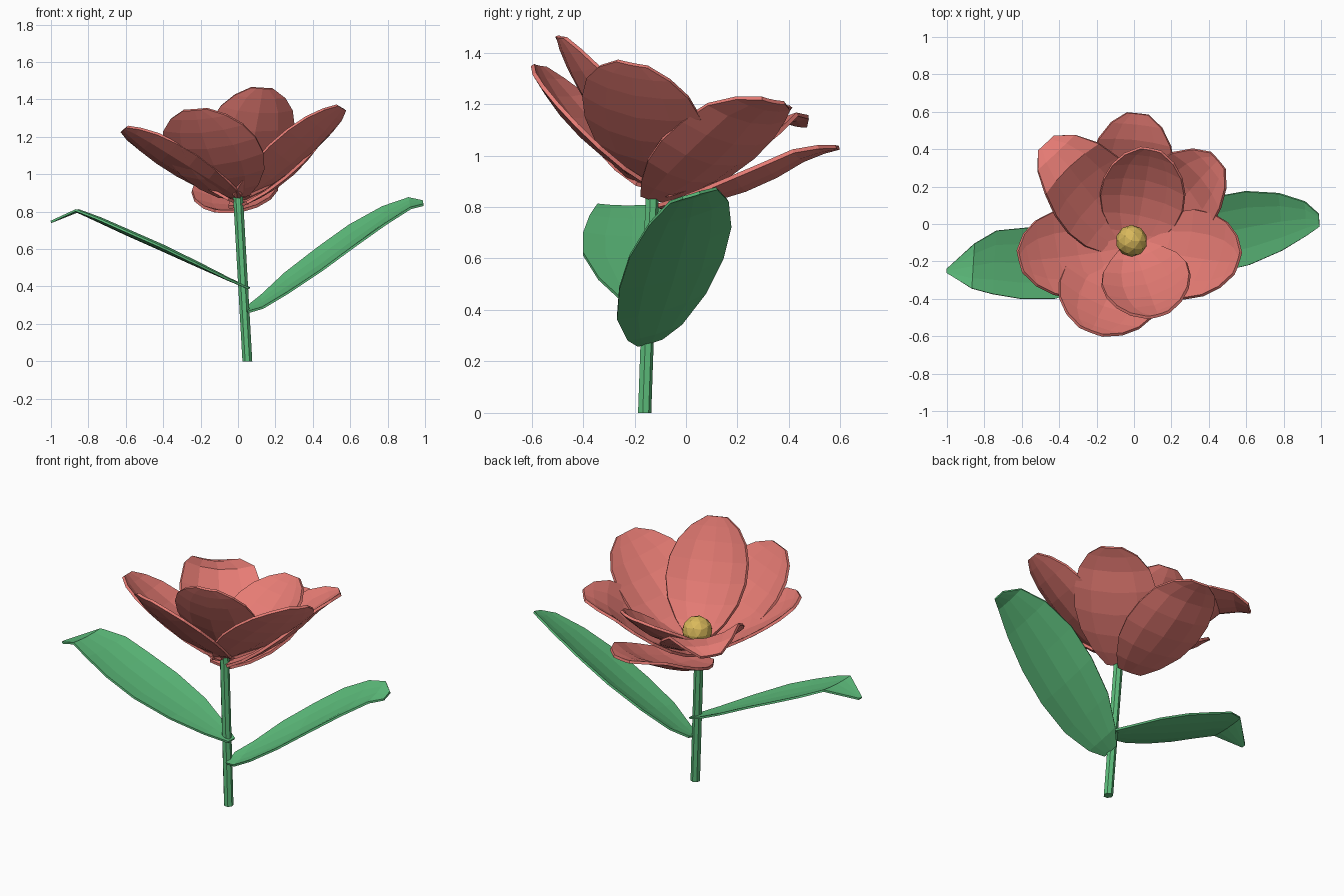
import bpy, bmesh
from mathutils import Vector

cube = bpy.data.objects.get("Cube")
if cube:
    bpy.data.objects.remove(cube)


def material(name, color):
    mat = bpy.data.materials.new(name)
    mat.use_nodes = True
    mat.diffuse_color = (*color, 1)
    bsdf = next(n for n in mat.node_tree.nodes if n.type == 'BSDF_PRINCIPLED')
    bsdf.inputs["Base Color"].default_value = (*color, 1)
    bsdf.inputs["Roughness"].default_value = 0.9
    return mat


PINK = material("petal pink", (0.79, 0.2, 0.175))
GREEN = material("leaf green", (0.11, 0.51, 0.2))
YELLOW = material("pollen yellow", (0.69, 0.48, 0.105))


def finish(bm, name, mat):
    mesh = bpy.data.meshes.new(name)
    bmesh.ops.recalc_face_normals(bm, faces=bm.faces)
    bm.to_mesh(mesh)
    bm.free()
    mesh.materials.append(mat)
    obj = bpy.data.objects.new(name, mesh)
    bpy.context.collection.objects.link(obj)
    return obj


def blade(name, path, widths, side, cup, mat, thickness):
    """Thin cupped sheet swept along a path."""
    bm = bmesh.new()
    rows = []
    last = len(path) - 1
    for i, (p, w) in enumerate(zip(path, widths)):
        tangent = (path[min(i + 1, last)] - path[max(i - 1, 0)]).normalized()
        normal = side.cross(tangent).normalized()
        if normal.z < 0:
            normal.negate()
        size = w / max(widths)
        rows.append([bm.verts.new(p + side * w * u + normal * cup * (u * size) ** 2)
                     for u in (-1, -0.55, 0, 0.55, 1)])
    for a, b in zip(rows, rows[1:]):
        for j in range(4):
            bm.faces.new((a[j], a[j + 1], b[j + 1], b[j]))
    obj = finish(bm, name, mat)
    mod = obj.modifiers.new("thickness", 'SOLIDIFY')
    mod.thickness = thickness
    mod.offset = 0


# Stem
foot, top = Vector((0.05, -0.162, 0)), Vector((-0.002, -0.13, 0.92))
bm = bmesh.new()
disc = bmesh.ops.create_circle(bm, cap_ends=True, segments=7, radius=0.027)["verts"]
up = bmesh.ops.extrude_face_region(bm, geom=bm.faces[:])["geom"]
upper = [v for v in up if isinstance(v, bmesh.types.BMVert)]
bmesh.ops.translate(bm, verts=disc, vec=foot)
bmesh.ops.translate(bm, verts=upper, vec=top)
finish(bm, "stem", GREEN)

# Flower centre
bm = bmesh.new()
bmesh.ops.create_icosphere(bm, subdivisions=2, radius=0.085)
bmesh.ops.translate(bm, verts=bm.verts, vec=(-0.013, -0.09, 0.955))
finish(bm, "flower_centre", YELLOW)

# Petals: tip, base, half width, outward sag, cup depth, tip curl
PROFILE = ((0, 0.32), (0.12, 0.62), (0.28, 0.88), (0.46, 1), (0.64, 0.98),
           (0.8, 0.84), (0.92, 0.59), (1, 0.25))
AXIS = Vector((0, 0.2, 1)).normalized()
PETALS = {
    "petal_right": ((-0.61, -0.2, 1.24), (0, -0.12, 0.87), 0.245, 0.06, 0.06, 0),
    "petal_back_right": ((-0.47, 0.43, 1.12), (0, -0.12, 0.85), 0.235, 0.07, 0.07, 0.12),
    "petal_back": ((0.02, 0.59, 1.03), (-0.05, -0.1, 0.8), 0.23, 0.09, 0.05, 0.04),
    "petal_back_inner": ((0.09, 0.4, 1.19), (0, -0.12, 0.88), 0.225, 0.08, 0.07, 0),
    "petal_back_left": ((0.45, 0.34, 1.21), (0, -0.12, 0.83), 0.235, 0.09, 0.07, 0.04),
    "petal_left": ((0.555, -0.21, 1.355), (0, -0.12, 0.87), 0.25, 0.06, 0.06, 0),
    "petal_front": ((-0.23, -0.575, 1.345), (-0.02, -0.12, 0.88), 0.27, 0.08, 0.06, 0),
    "petal_front_inner": ((0.13, -0.49, 1.46), (0, -0.12, 0.9), 0.235, 0.07, 0.08, 0),
}
for name, (tip, base, half, sag, cup, curl) in PETALS.items():
    tip, base = Vector(tip), Vector(base)
    along = (tip - base).normalized()
    side = AXIS.cross(along).normalized()
    inward = along.cross(side).normalized()
    if inward.z < 0:
        inward.negate()
    path = [base.lerp(tip, t) + inward * (curl * min(t / 0.85, (1 - t) / 0.15)
                                          - sag * 2.8 * t * (1 - t))
            for t, _ in PROFILE]
    blade(name, path, [w * half for _, w in PROFILE], side, cup, PINK, 0.016)

# Leaves with drooping tips
left_path = [Vector(p) for p in (
    (0.05, -0.14, 0.275), (0.13, -0.12, 0.31), (0.27, -0.09, 0.4),
    (0.45, -0.05, 0.52), (0.62, -0.015, 0.645), (0.79, 0.015, 0.765),
    (0.92, 0.03, 0.84), (0.99, 0.02, 0.845))]
blade("leaf_left", left_path, (0.05, 0.11, 0.18, 0.21, 0.205, 0.16, 0.095, 0.035),
      Vector((-0.05, 0.95, 0.28)).normalized(), 0.03, GREEN, 0.012)

right_path = [Vector(p) for p in (
    (0.06, -0.15, 0.39), (-0.05, -0.16, 0.435), (-0.22, -0.18, 0.51),
    (-0.42, -0.205, 0.6), (-0.6, -0.21, 0.68), (-0.75, -0.205, 0.75),
    (-0.86, -0.225, 0.8), (-1, -0.25, 0.745))]
blade("leaf_right", right_path, (0.03, 0.09, 0.16, 0.195, 0.19, 0.17, 0.12, 0.012),
      Vector((0.06, 1, 0)).normalized(), 0.02, GREEN, 0.012)
